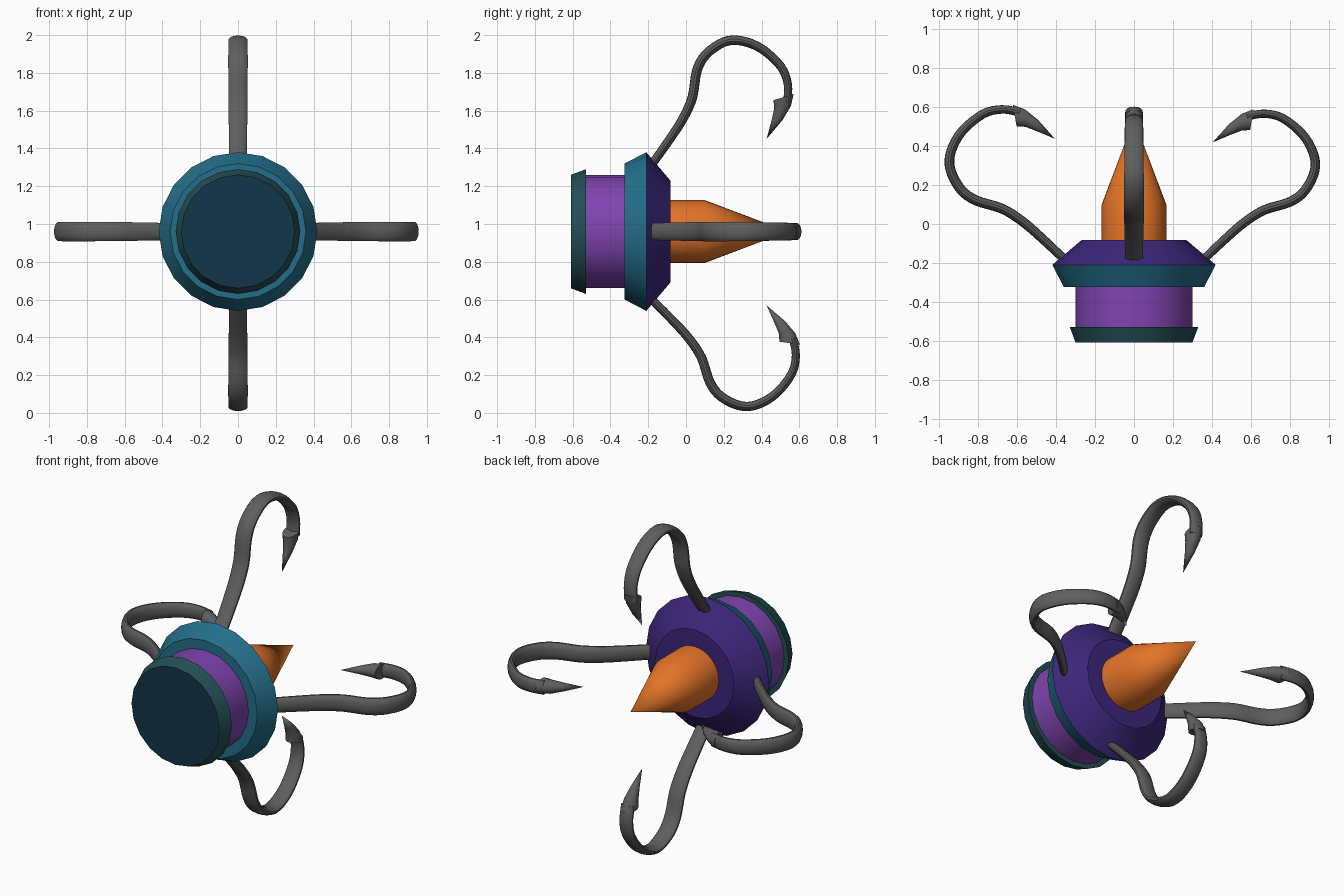
import bpy, bmesh, math
from mathutils import Vector

if "Cube" in bpy.data.objects:
    bpy.data.objects.remove(bpy.data.objects["Cube"])

CENTER = Vector((0, 0, 0.96))
Y = Vector((0, 1, 0))


def material(name, srgb):
    m = bpy.data.materials.new(name)
    lin = [((c / 255 + 0.055) / 1.055) ** 2.4 for c in srgb]
    m.diffuse_color = (*lin, 1)
    m.use_nodes = True
    m.node_tree.nodes["Principled BSDF"].inputs["Base Color"].default_value = m.diffuse_color
    return m


TEAL = material("teal", (36, 110, 138))
DARK_TEAL = material("dark teal", (36, 78, 84))
NAVY = material("navy teal", (17, 54, 72))
PURPLE = material("purple", (128, 68, 176))
INDIGO = material("indigo", (60, 38, 122))
ORANGE = material("orange", (228, 116, 40))
GREY = material("grey", (95, 95, 95))


def finish(name, bm, mats, angle=30):
    bmesh.ops.recalc_face_normals(bm, faces=bm.faces)
    me = bpy.data.meshes.new(name)
    bm.to_mesh(me)
    bm.free()
    for m in mats:
        me.materials.append(m)
    ob = bpy.data.objects.new(name, me)
    bpy.context.collection.objects.link(ob)
    bpy.ops.object.select_all(action='DESELECT')
    ob.select_set(True)
    bpy.context.view_layer.objects.active = ob
    bpy.ops.object.shade_smooth_by_angle(angle=math.radians(angle))
    return ob


def skin(bm, rings):
    """Bridge successive vertex rings; a one-vertex ring is a point."""
    for a, b in zip(rings, rings[1:]):
        n = len(a)
        for i in range(n):
            j = (i + 1) % n
            if len(b) == 1:
                bm.faces.new((a[i], a[j], b[0]))
            else:
                bm.faces.new((a[i], a[j], b[j], b[i]))
    bm.faces.new(rings[0])
    if len(rings[-1]) > 1:
        bm.faces.new(rings[-1])


def turned(name, profile, mats, sides=20):
    """Solid turned round the y axis; profile is (y, radius)."""
    bm = bmesh.new()
    rings = []
    for y, r in profile:
        n = sides if r else 1
        rings.append([bm.verts.new(CENTER + Vector((r * math.cos(2 * math.pi * i / n), y,
                                                    r * math.sin(2 * math.pi * i / n))))
                      for i in range(n)])
    skin(bm, rings)
    return finish(name, bm, mats)


# Body, from the end cap to the spike
cap = turned("end_cap", [(-0.61, 0.30), (-0.53, 0.33)], [DARK_TEAL, NAVY])
for p in cap.data.polygons:
    if p.center.y < -0.60:
        p.material_index = 1
turned("barrel", [(-0.54, 0.30), (-0.32, 0.30)], [PURPLE])
turned("collar", [(-0.325, 0.36), (-0.21, 0.42)], [TEAL])
turned("shoulder", [(-0.21, 0.42), (-0.083, 0.27)], [INDIGO])
turned("spike", [(-0.09, 0.166), (0.10, 0.166), (0.54, 0)], [ORANGE], 32)

# Hook centre line as (radius, y)
PATH = [(0.34, -0.20), (0.37, -0.17), (0.48, -0.067), (0.57, 0.01), (0.67, 0.072),
        (0.80, 0.113), (0.877, 0.17), (0.928, 0.27), (0.923, 0.36), (0.867, 0.46),
        (0.764, 0.544), (0.67, 0.567), (0.58, 0.553)]


def smooth_path(pts, steps=4):
    p = [Vector(q) for q in pts]
    p = [2 * p[0] - p[1]] + p + [2 * p[-1] - p[-2]]
    out = []
    for a, b, c, d in zip(p, p[1:], p[2:], p[3:]):
        for k in range(steps):
            t = k / steps
            out.append(0.5 * (2 * b + (c - a) * t + (2 * a - 5 * b + 4 * c - d) * t * t
                              + (3 * b - a - 3 * c + d) * t ** 3))
    return out + [p[-2]]


def hook(name, out, tilt, scale, sides=14):
    side = out.cross(Y)
    base = Vector(PATH[1])
    ca, sa = math.cos(math.radians(tilt)), math.sin(math.radians(tilt))

    def place(q, w):
        r, y = (q - base) * scale
        r, y = r * ca + y * sa, y * ca - r * sa
        return CENTER + out * (base.x + r) + Y * (base.y + y) + side * w

    def ring(bm, c, half, width):
        return [bm.verts.new(place(c + half * math.cos(2 * math.pi * i / sides),
                                   width * math.sin(2 * math.pi * i / sides)))
                for i in range(sides)]

    # Curved shaft: flattened oval section
    bm = bmesh.new()
    pts = smooth_path(PATH)
    rings = []
    for i, c in enumerate(pts):
        t = (pts[min(i + 1, len(pts) - 1)] - pts[max(i - 1, 0)]).normalized()
        f = math.sin(math.pi * min(1, i / len(pts) * 1.1))
        rings.append(ring(bm, c, Vector((-t.y, t.x)) * (0.021 + 0.004 * f), 0.044 + 0.009 * f))
    skin(bm, rings)
    # Barbed head: wider oval tapering to a point
    head = []
    for o, i, w in [((0.615, 0.590), (0.597, 0.483), 0.046),
                    ((0.555, 0.567), (0.553, 0.480), 0.040),
                    ((0.490, 0.515), (0.500, 0.460), 0.025)]:
        o, i = Vector(o), Vector(i)
        head.append(ring(bm, (o + i) / 2, (o - i) / 2, w))
    head.append([bm.verts.new(place(Vector((0.405, 0.42)), 0))])
    skin(bm, head)
    finish(name, bm, [GREY], 40)


hook("top_hook", Vector((0, 0, 1)), 8, 1.03)
hook("bottom_hook", Vector((0, 0, -1)), -1.4, 1.01)
hook("right_hook", Vector((1, 0, 0)), 0, 1.0)
hook("left_hook", Vector((-1, 0, 0)), 0, 1.03)
